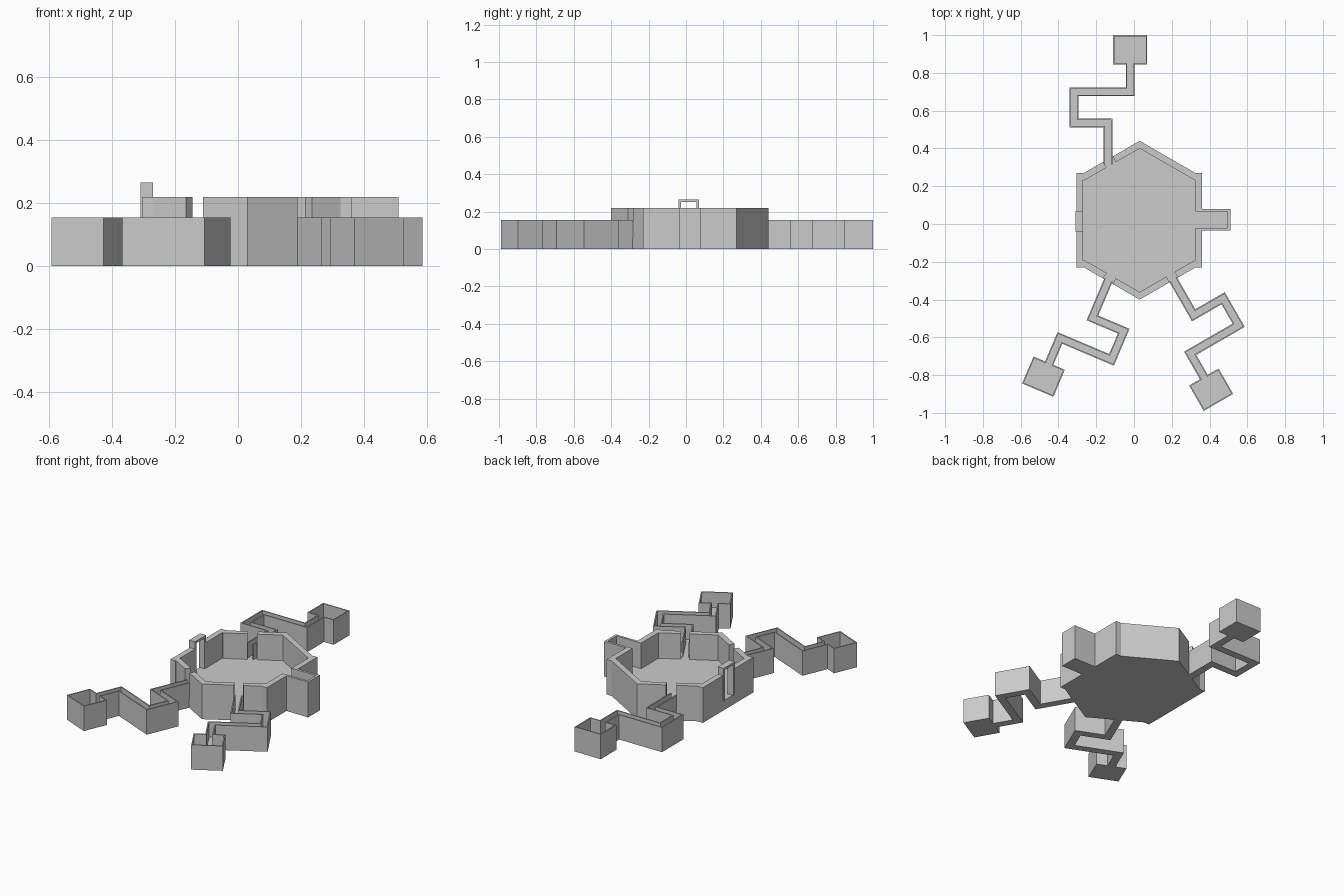
import bpy, bmesh
from math import radians
from mathutils import Vector, Matrix

if "Cube" in bpy.data.objects:
    bpy.data.objects.remove(bpy.data.objects["Cube"])

FLOOR, WALL, ARM = 0.06, 0.22, 0.155
CX, CY = 0.03, 0.02


def prisms(name, polys, z0, z1):
    """One object made of upright prisms, one per footprint polygon."""
    bm = bmesh.new()
    for poly in polys:
        lo = [bm.verts.new((p[0], p[1], z0)) for p in poly]
        hi = [bm.verts.new((p[0], p[1], z1)) for p in poly]
        bm.faces.new(lo)
        bm.faces.new(hi)
        for i in range(len(poly)):
            j = (i + 1) % len(poly)
            bm.faces.new((lo[i], lo[j], hi[j], hi[i]))
    bmesh.ops.recalc_face_normals(bm, faces=bm.faces)
    return add(name, bm)


def add(name, bm):
    me = bpy.data.meshes.new(name)
    bm.to_mesh(me)
    bm.free()
    ob = bpy.data.objects.new(name, me)
    bpy.context.collection.objects.link(ob)
    return ob


def offset(pts, d):
    """Mitred offset of an open path; positive d goes to the left."""
    pts = [Vector(p) for p in pts]
    out = []
    for i, p in enumerate(pts):
        a = (p - pts[i - 1]).normalized() if i else (pts[1] - p).normalized()
        b = (pts[i + 1] - p).normalized() if i < len(pts) - 1 else a
        na, nb = Vector((-a.y, a.x)), Vector((-b.y, b.x))
        out.append(p + (na + nb) * d / (1 + na.dot(nb)))
    return out


def wall_strip(name, pts, t, z0, z1):
    """Open thin wall running along a path, thickness to the left."""
    bm = bmesh.new()
    rows = []
    for p, q in zip([Vector(p) for p in pts], offset(pts, t)):
        rows.append([bm.verts.new((v.x, v.y, z)) for v, z in
                     ((p, z0), (p, z1), (q, z1), (q, z0))])
    for r, s in zip(rows, rows[1:]):
        for k in range(4):
            m = (k + 1) % 4
            bm.faces.new((r[k], r[m], s[m], s[k]))
    bm.faces.new(rows[0])
    bm.faces.new(rows[-1])
    bmesh.ops.recalc_face_normals(bm, faces=bm.faces)
    return add(name, bm)


def rect(x0, x1, y0, y1):
    return [(x0, y0), (x1, y0), (x1, y1), (x0, y1)]


# Main hexagonal floor
prisms("hall_floor", [[(CX + x, CY + y) for x, y in (
    (0, 0.42), (-0.33, 0.23), (-0.33, -0.23), (0, -0.42), (0.33, -0.23), (0.33, 0.23))]], 0, FLOOR)

# Sloped hall walls, with gaps where corridors enter
for name, sx, sy, gap in (("north_east", 1, 1, None), ("north_west", -1, 1, (0.43, 0.59)),
                          ("south_west", -1, -1, (0.43, 0.59)), ("south_east", 1, -1, (0.48, 0.62))):
    def at(t, a, b):
        return (CX + sx * b[0] * t, CY + sy * (a + (b[1] - a) * t))
    spans = [(0, 1)] if gap is None else [(0, gap[0]), (gap[1], 1)]
    prisms(name + "_wall", [[at(t0, 0.42, (0.33, 0.23)), at(t1, 0.42, (0.33, 0.23)),
                             at(t1, 0.38, (0.295, 0.21)), at(t0, 0.38, (0.295, 0.21))]
                            for t0, t1 in spans], FLOOR, WALL)

# Straight side walls on either side of the alcove and the doorway
for name, x0, x1, g0, g1 in (("east_wall", 0.325, 0.36, -0.02, 0.065),
                             ("west_wall", -0.305, -0.27, -0.04, 0.07)):
    prisms(name, [rect(x0, x1, -0.23, g0), rect(x0, x1, g1, 0.27)], FLOOR, WALL)
    prisms(name + "_footing", [rect(x0, x1, -0.23, 0.27)], 0, FLOOR)

# Tall door frame in the west wall
prisms("door_posts", [rect(-0.31, -0.27, -0.04, -0.026), rect(-0.31, -0.27, 0.056, 0.07)], FLOOR, 0.252)
prisms("door_lintel", [rect(-0.31, -0.27, -0.04, 0.07)], 0.252, 0.266)

# East alcove
prisms("alcove_floor", [rect(0.34, 0.51, -0.035, 0.08)], 0, FLOOR)
wall_strip("alcove_wall", [(0.36, -0.035), (0.51, -0.035), (0.51, 0.08), (0.36, 0.08)], 0.015, FLOOR, WALL)

# Zigzag corridors ending in small rooms: one outline, placed three times
path = [(0, -0.02), (0, 0.2), (-0.18, 0.2), (-0.18, 0.365), (0.117, 0.365), (0.117, 0.51)]
room = [(0.207, 0.51), (0.207, 0.665), (0.027, 0.665), (0.027, 0.51)]
outline = offset(path, -0.0235) + [Vector(p) for p in room] + offset(path, 0.0235)[::-1]
for name, x, y, angle in (("north", -0.137, 0.335, 0), ("south_east", 0.216, -0.31, -150),
                          ("south_west", -0.142, -0.313, 157)):
    place = Matrix.Translation((x, y, 0)) @ Matrix.Rotation(radians(angle), 4, 'Z')
    pts = [(place @ p.to_3d()).to_2d() for p in outline]
    prisms(name + "_corridor_floor", [pts], 0, FLOOR)
    wall_strip(name + "_corridor_wall", pts, 0.007, FLOOR, ARM)
